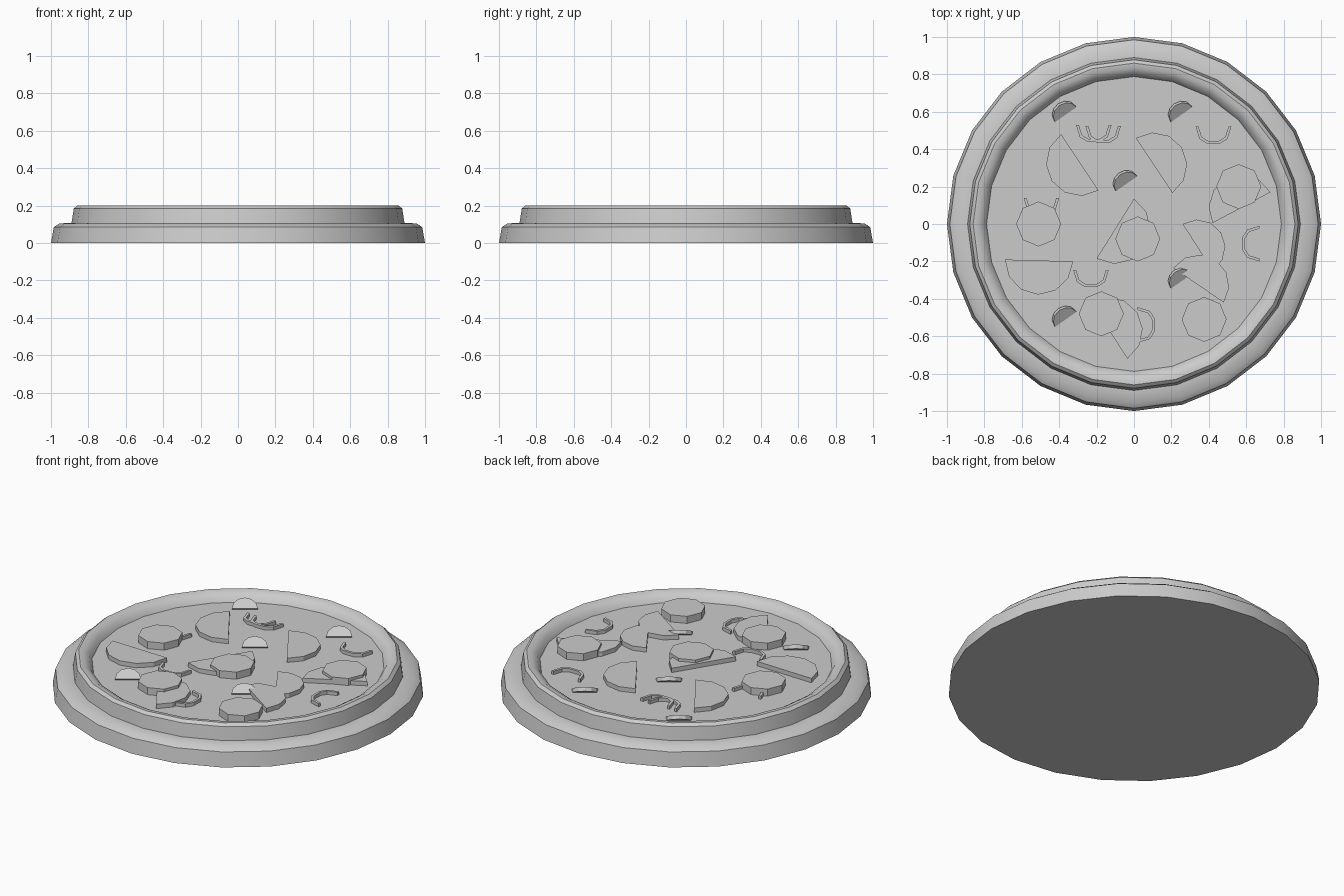
import bpy, bmesh
from math import sin, cos, pi, radians, atan2, hypot
from mathutils import Matrix, Vector

cube = bpy.data.objects.get("Cube")
if cube:
    bpy.data.objects.remove(cube)

grey = bpy.data.materials.new("plain grey")
grey.use_nodes = True
tone = (0.6, 0.6, 0.6, 1)
grey.diffuse_color = tone
grey.node_tree.nodes["Principled BSDF"].inputs["Base Color"].default_value = tone

FLOOR = 0.15


def finish(bm, name, smooth=False):
    bmesh.ops.recalc_face_normals(bm, faces=bm.faces)
    mesh = bpy.data.meshes.new(name)
    bm.to_mesh(mesh)
    bm.free()
    mesh.materials.append(grey)
    obj = bpy.data.objects.new(name, mesh)
    bpy.context.collection.objects.link(obj)
    if smooth:
        bpy.ops.object.select_all(action="DESELECT")
        obj.select_set(True)
        bpy.context.view_layer.objects.active = obj
        bpy.ops.object.shade_smooth_by_angle(angle=radians(35))
    return obj


def slab(name, outline, bottom, top):
    """Flat polygon raised into a solid."""
    bm = bmesh.new()
    face = bm.faces.new([bm.verts.new((x, y, bottom)) for x, y in outline])
    grown = bmesh.ops.extrude_face_region(bm, geom=[face], use_keep_orig=True)
    raised = [v for v in grown["geom"] if isinstance(v, bmesh.types.BMVert)]
    bmesh.ops.translate(bm, verts=raised, vec=(0, 0, top - bottom))
    return finish(bm, name)


def arc(radius, start, end, steps):
    angles = [start + (end - start) * i / steps for i in range(steps + 1)]
    return [(radius * cos(a), radius * sin(a)) for a in angles]


def lathe(name, profile, sides=24):
    bm = bmesh.new()
    verts = [bm.verts.new((r, 0, z)) for r, z in profile]
    edges = [bm.edges.new(pair) for pair in zip(verts, verts[1:])]
    bmesh.ops.spin(bm, geom=verts + edges, cent=(0, 0, 0), axis=(0, 0, 1),
                   angle=2 * pi, steps=sides, use_merge=False)
    bmesh.ops.remove_doubles(bm, verts=bm.verts, dist=0.0005)
    return finish(bm, name, True)


# Crust with a wide lower step, a raised rim and the sunken filling
lathe("crust_base", [(0, 0), (1, 0), (0.985, 0.085), (0.955, 0.105),
                     (0.89, 0.108), (0.878, 0.185), (0.86, 0.2), (0.835, 0.198),
                     (0.805, 0.18), (0.788, FLOOR), (0, FLOOR)])

# Half-round slices, each given by the two ends of its straight edge;
# the round side lies to the right of the way from first to second end
halves = [((-0.19, 0.18), (-0.39, 0.48)), ((0.01, 0.46), (0.205, 0.165)),
          ((-0.325, -0.2), (-0.69, -0.19)), ((0, 0.135), (-0.2, -0.185)),
          ((0.42, -0.25), (0.26, 0)), ((0.48, -0.42), (0.21, -0.235)),
          ((0.73, 0.17), (0.42, 0.005)), ((-0.035, -0.72), (-0.23, -0.42))]
# Work out the bulge side of each slice
bulges = [(-1, -1), (1, 1), (0, -1), (1, -1), (1, 1), (1, 1), (-1, 1), (1, 1)]
for i, ((a, b), bulge) in enumerate(zip(halves, bulges)):
    a, b = Vector(a), Vector(b)
    mid, along = (a + b) / 2, (b - a) / 2
    out = Vector((-along.y, along.x))
    if out.dot(Vector(bulge)) < 0:
        out.negate()
    outline = [mid + along * x + out * y for x, y in arc(1, 0, pi, 6)]
    slab(f"half_slice_{i + 1}", outline, FLOOR - 0.01, 0.176)

# Octagonal round slices
for i, (x, y) in enumerate([(-0.51, 0), (-0.175, -0.48), (0.02, -0.08),
                            (0.375, -0.51), (0.56, 0.2)]):
    ring = arc(0.12, 0, 2 * pi, 8)[:-1]
    slab(f"round_slice_{i + 1}", [(x + u, y + v) for u, v in ring], FLOOR - 0.01, 0.192)

# Thin curved strips: position and turn, open upwards when the turn is zero
strips = [(0.425, 0.52, 0), (-0.215, 0.53, 0), (-0.165, 0.525, 0), (-0.495, 0.14, 0),
          (-0.23, -0.245, 0), (0.67, -0.105, -90), (0.02, -0.54, 90)]
half_path = [(0.095, 0), (0.075, -0.065), (0.035, -0.09)]
for i, (x, y, turn) in enumerate(strips):
    path = half_path + [(-u, v) for u, v in reversed(half_path)]
    inner = [(u * 0.84, v * 0.84) for u, v in path]
    t = radians(turn)
    outline = [(x + u * cos(t) - v * sin(t), y + u * sin(t) + v * cos(t))
               for u, v in path + inner[::-1]]
    slab(f"curved_strip_{i + 1}", outline, FLOOR - 0.01, 0.17)

# Small half-round pieces leaning up towards the back left
for i, (x, y) in enumerate([(-0.365, 0.585), (0.255, 0.585), (-0.04, 0.215),
                            (-0.365, -0.51), (0.255, -0.305)]):
    piece = slab(f"leaning_piece_{i + 1}", arc(0.07, 0, pi, 6), -0.022, 0)
    piece.matrix_world = (Matrix.Translation((x, y, 0.158))
                          @ Matrix.Rotation(radians(35), 4, "Z")
                          @ Matrix.Rotation(radians(32), 4, "X"))
